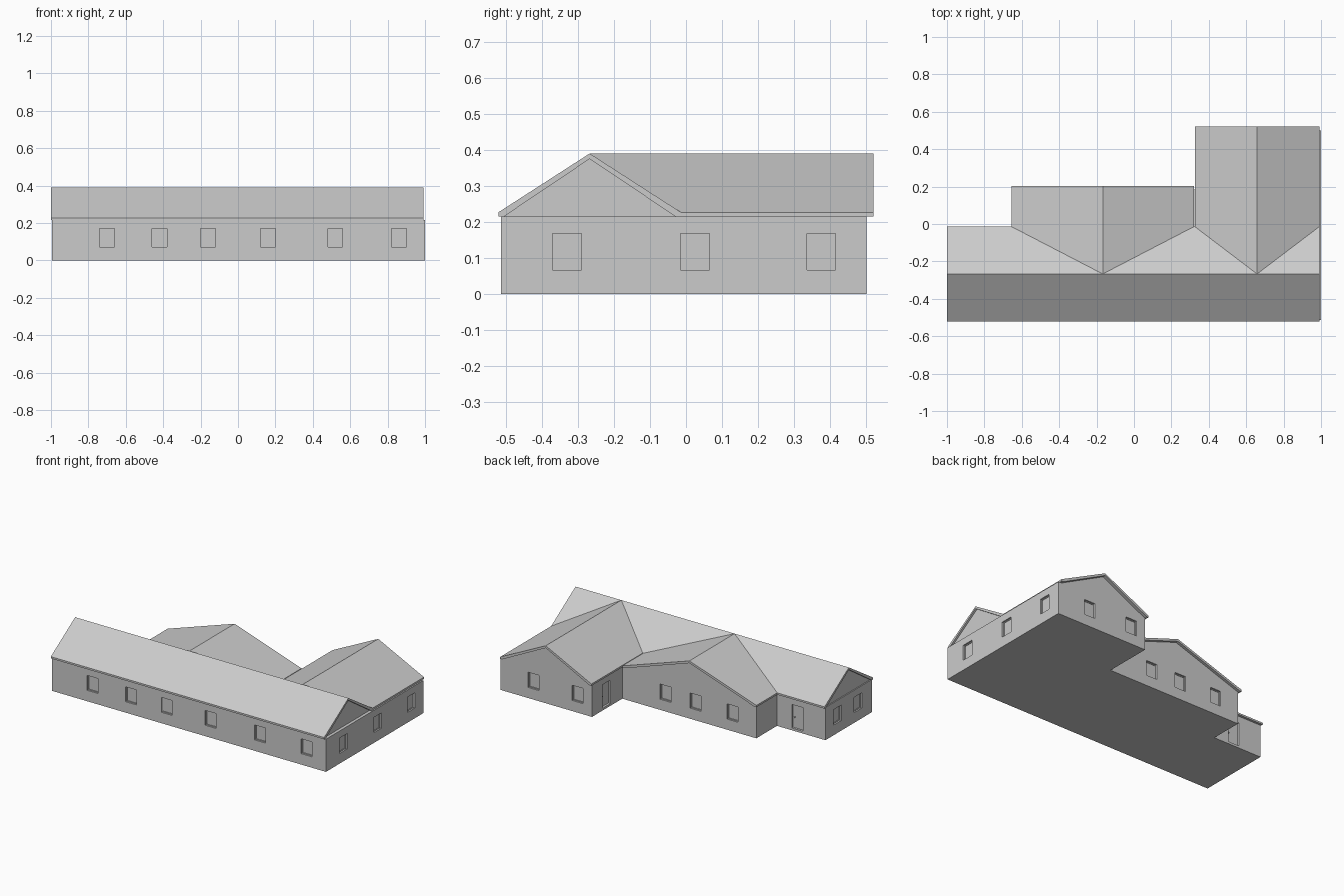
import bpy, bmesh
from mathutils import Matrix, Vector

if "Cube" in bpy.data.objects:
    bpy.data.objects.remove(bpy.data.objects["Cube"])

EAVE, RIDGE = 0.215, 0.39
MAIN_Y, MAIN_HALF = -0.267, 0.253


def prism(name, points, offset):
    """Extrude a planar outline into a closed solid."""
    bm = bmesh.new()
    face = bm.faces.new([bm.verts.new(p) for p in points])
    ext = bmesh.ops.extrude_face_region(bm, geom=[face])
    bmesh.ops.translate(bm, vec=Vector(offset),
                        verts=[v for v in ext['geom'] if isinstance(v, bmesh.types.BMVert)])
    bmesh.ops.recalc_face_normals(bm, faces=bm.faces)
    return finish(name, bm)


def finish(name, bm):
    me = bpy.data.meshes.new(name)
    bm.to_mesh(me)
    bm.free()
    ob = bpy.data.objects.new(name, me)
    bpy.context.collection.objects.link(ob)
    return ob


def boxes(name, specs):
    """Join boxes given as (centre, size) in one mesh."""
    bm = bmesh.new()
    for c, s in specs:
        bmesh.ops.create_cube(bm, size=1, matrix=Matrix.Translation(c) @ Matrix.Diagonal((*s, 1)))
    return finish(name, bm)


def boolean(target, tool, op):
    mod = target.modifiers.new(op, 'BOOLEAN')
    mod.operation, mod.solver, mod.object = op, 'EXACT', tool
    bpy.context.view_layer.objects.active = target
    bpy.ops.object.modifier_apply(modifier=mod.name)
    bpy.data.objects.remove(tool)


def gable_profile(mid, half):
    return [(mid - half, EAVE), (mid - half, EAVE + 0.012), (mid, RIDGE),
            (mid + half, EAVE + 0.012), (mid + half, EAVE)]


def gable_triangle(mid, half):
    return [(mid - half + 0.015, EAVE - 0.01), (mid - half + 0.015, EAVE),
            (mid, RIDGE - 0.015), (mid + half - 0.015, EAVE), (mid + half - 0.015, EAVE - 0.01)]


# walls: one stepped footprint
footprint = [(-0.995, -0.513), (1, -0.513), (1, 0.5), (0.335, 0.5), (0.335, 0.185),
             (-0.642, 0.185), (-0.642, -0.03), (-0.995, -0.03)]
walls = prism("walls", [(x, y, 0) for x, y in footprint], (0, 0, EAVE))

# roof: long main gable with two rear cross gables
roof = prism("roof", [(-1, y, z) for y, z in gable_profile(MAIN_Y, MAIN_HALF)], (1.992, 0, 0))
wings = [(-0.167, 0.488, 0.203, 0.018), (0.658, 0.333, 0.52, 0.02)]
for mid, half, back, _ in wings:
    boolean(roof, prism("wing_roof", [(x, MAIN_Y, z) for x, z in gable_profile(mid, half)],
                        (0, back - MAIN_Y, 0)), 'UNION')

# recess the gable walls behind the roof edges
for mid, half, back, depth in wings:
    boolean(roof, prism("wing_cut", [(x, back - depth, z) for x, z in gable_triangle(mid, half)],
                        (0, 0.1, 0)), 'DIFFERENCE')
for x, dx in ((-0.988, -0.1), (0.98, 0.1)):
    boolean(roof, prism("end_cut", [(x, y, z) for y, z in gable_triangle(MAIN_Y, MAIN_HALF)],
                        (dx, 0, 0)), 'DIFFERENCE')

# openings: (axis of wall normal, wall position, inward direction, centres, bottom, top)
W, DEPTH = 0.08, 0.014
rows = [('y', -0.513, 1, (-0.70, -0.42, -0.16, 0.16, 0.52, 0.86), 0.072, 0.17),
        ('x', 1.0, -1, (-0.33, 0.025, 0.375), 0.067, 0.168),
        ('x', -0.995, 1, (-0.155, -0.37), 0.067, 0.168),
        ('y', 0.5, -1, (0.76, 0.44), 0.07, 0.17),
        ('y', 0.185, -1, (0.02, -0.20, -0.47), 0.07, 0.17)]
doors = [('y', -0.03, -1, (-0.79,), 0.015, 0.17),
         ('x', 0.335, 1, (0.35,), 0.015, 0.17)]


def place(axis, along, normal, z, width, depth, height):
    """Centre and size of a box lying in a wall."""
    if axis == 'y':
        return (along, normal, z), (width, depth, height)
    return (normal, along, z), (depth, width, height)


cuts, frames, knobs = [], [], []
for row in rows + doors:
    axis, wall, inward, centres, lo, hi = row
    mid, h = (lo + hi) / 2, hi - lo
    for c in centres:
        cuts.append(place(axis, c, wall, mid, W, 2 * DEPTH, h))
        fy = wall + inward * (DEPTH - 0.002)
        if row in doors:
            knobs.append(place(axis, c + 0.028, fy, 0.085, 0.007, 0.008, 0.007))
            continue
        # thin sash around the pane
        for side in (-1, 1):
            frames.append(place(axis, c + side * (W / 2 - 0.002), fy, mid, 0.004, 0.004, h))
            frames.append(place(axis, c, fy, mid + side * (h / 2 - 0.002), W, 0.004, 0.004))
boolean(walls, boxes("opening_cutters", cuts), 'DIFFERENCE')
boxes("window_frames", frames)
boxes("door_knobs", knobs)
